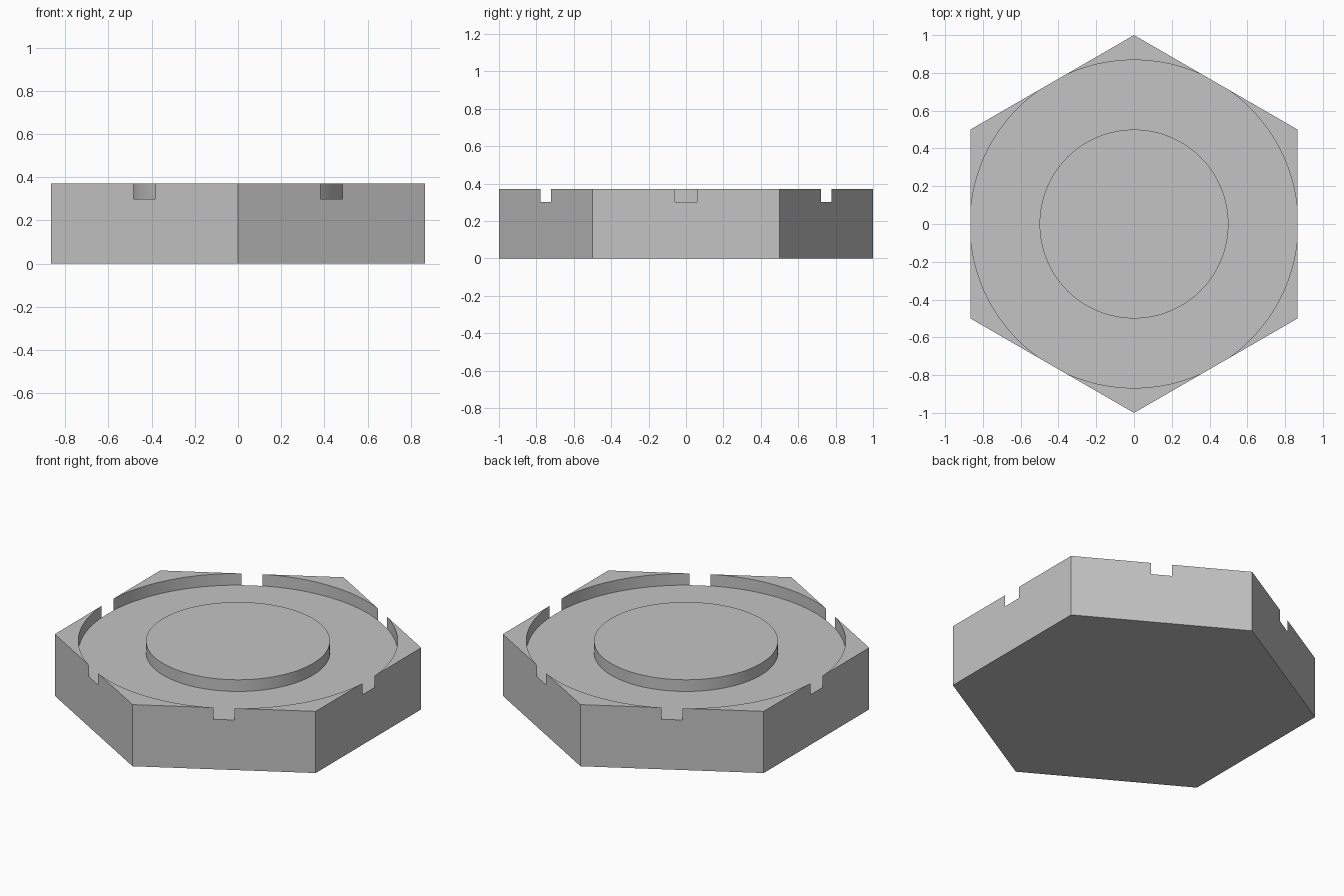
import bpy
import bmesh
import math

if "Cube" in bpy.data.objects:
    bpy.data.objects.remove(bpy.data.objects["Cube"], do_unlink=True)

HEIGHT = 0.37
FLOOR = 0.30
RECESS_RADIUS = 0.868   # slightly wider than the hexagon's flats, so it opens six notches
DISC_RADIUS = 0.5

grey = bpy.data.materials.new("plain_grey")
grey.use_nodes = True
grey.diffuse_color = (0.55, 0.55, 0.55, 1)
grey.node_tree.nodes["Principled BSDF"].inputs["Base Color"].default_value = (0.55, 0.55, 0.55, 1)


def prism(name, radius, sides, bottom, top):
    """Upright prism with a corner on the +y axis."""
    bm = bmesh.new()
    ring = []
    for i in range(sides):
        a = math.pi / 2 + math.tau * i / sides
        ring.append(bm.verts.new((radius * math.cos(a), radius * math.sin(a), bottom)))
    base = bm.faces.new(ring)
    lifted = bmesh.ops.extrude_face_region(bm, geom=[base], use_keep_orig=True)
    for v in lifted["geom"]:
        if isinstance(v, bmesh.types.BMVert):
            v.co.z = top
    bmesh.ops.recalc_face_normals(bm, faces=bm.faces[:])
    mesh = bpy.data.meshes.new(name)
    bm.to_mesh(mesh)
    bm.free()
    mesh.materials.append(grey)
    obj = bpy.data.objects.new(name, mesh)
    bpy.context.collection.objects.link(obj)
    return obj


def select_only(obj):
    bpy.ops.object.select_all(action='DESELECT')
    obj.select_set(True)
    bpy.context.view_layer.objects.active = obj


# Hexagonal body with a round recess breaking through the middle of each side
body = prism("hexagon_body", 1.0, 6, 0, HEIGHT)
cutter = prism("recess_cutter", RECESS_RADIUS, 180, FLOOR, HEIGHT + 0.2)
cutter.hide_render = True
cut = body.modifiers.new("recess", 'BOOLEAN')
cut.operation = 'DIFFERENCE'
cut.solver = 'EXACT'
cut.object = cutter
select_only(body)
bpy.ops.object.modifier_apply(modifier=cut.name)
bpy.data.objects.remove(cutter, do_unlink=True)

# Raised disc in the middle of the recess
disc = prism("centre_disc", DISC_RADIUS, 128, FLOOR, HEIGHT)

# Smooth curved walls, sharp rims
for part in (body, disc):
    select_only(part)
    bpy.ops.object.shade_smooth_by_angle(angle=math.radians(20))
